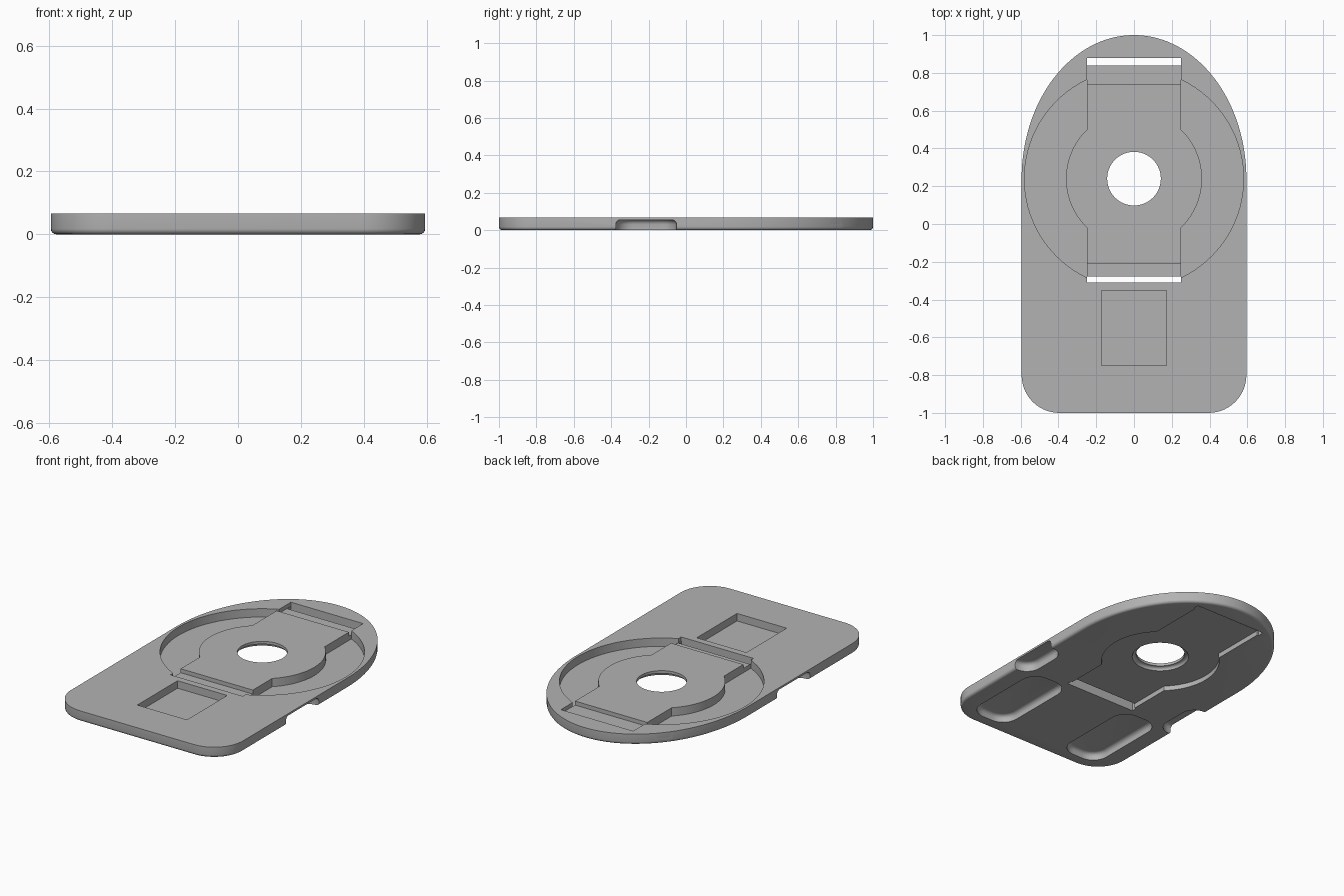
import bpy, bmesh, math
from mathutils import Vector, Matrix

if "Cube" in bpy.data.objects:
    bpy.data.objects.remove(bpy.data.objects["Cube"], do_unlink=True)

T = 0.067      # plate thickness
CY = 0.24      # centre of the ring recess

grey = bpy.data.materials.new("plain grey")
grey.use_nodes = True
grey.diffuse_color = (0.45, 0.45, 0.45, 1)
grey.node_tree.nodes["Principled BSDF"].inputs["Base Color"].default_value = grey.diffuse_color


def arc(cx, cy, rx, ry, a0, a1, n):
    angles = [math.radians(a0 + (a1 - a0) * i / n) for i in range(n + 1)]
    return [(cx + rx * math.cos(a), cy + ry * math.sin(a)) for a in angles]


def circle(r, n=96):
    return arc(0, CY, r, r, 0, 360, n)[:-1]


def rect(x0, x1, y0, y1):
    return [(x0, y0), (x1, y0), (x1, y1), (x0, y1)]


def round_rect(w, l, r):
    pts = []
    for k, (sx, sy) in enumerate([(1, 1), (-1, 1), (-1, -1), (1, -1)]):
        pts += arc(sx * (w / 2 - r), sy * (l / 2 - r), r, r, 90 * k, 90 * k + 90, 8)
    return pts


def prism(name, pts, z0, z1, round_z=None, radius=0.02):
    """Extrude an outline; optionally round the edge loop at height round_z."""
    bm = bmesh.new()
    face = bm.faces.new([bm.verts.new((x, y, z0)) for x, y in pts])
    ext = bmesh.ops.extrude_face_region(bm, geom=[face])
    bmesh.ops.translate(bm, vec=(0, 0, z1 - z0),
                        verts=[v for v in ext["geom"] if isinstance(v, bmesh.types.BMVert)])
    bmesh.ops.recalc_face_normals(bm, faces=bm.faces)
    if round_z is not None:
        edges = [e for e in bm.edges if all(abs(v.co.z - round_z) < 1e-5 for v in e.verts)]
        bmesh.ops.bevel(bm, geom=edges, offset=radius, segments=4, profile=0.5, affect='EDGES')
    mesh = bpy.data.meshes.new(name)
    bm.to_mesh(mesh)
    bm.free()
    mesh.materials.append(grey)
    ob = bpy.data.objects.new(name, mesh)
    bpy.context.collection.objects.link(ob)
    return ob


def combine(target, tool, operation='DIFFERENCE'):
    """Apply a boolean and discard the tool."""
    tool.hide_render = True
    mod = target.modifiers.new("cut", 'BOOLEAN')
    mod.operation, mod.solver, mod.object = operation, 'EXACT', tool
    bpy.context.view_layer.update()
    bpy.context.view_layer.objects.active = target
    bpy.ops.object.modifier_apply(modifier=mod.name)
    bpy.data.objects.remove(tool, do_unlink=True)


# Plate: square front with round corners, half-elliptical back, rounded bottom edge
outline = (arc(0, CY, 0.595, 1 - CY, 0, 180, 72)
           + arc(-0.395, -0.8, 0.2, 0.2, 180, 270, 14)
           + arc(0.395, -0.8, 0.2, 0.2, 270, 360, 14))
plate = prism("mount_plate", outline, 0, T, round_z=0, radius=0.018)

# Ring recess around the raised island
ring = prism("ring_cutter", circle(0.58), 0.015, 0.2)
combine(ring, prism("island_disc", circle(0.36), -0.5, 0.5))
combine(ring, prism("island_strip", rect(-0.25, 0.25, -0.5, 1), -0.6, 0.6))
combine(plate, ring)

# Hollow underneath the island
combine(plate, prism("hollow_disc", circle(0.345), -0.1, 0.03))
combine(plate, prism("hollow_strip", rect(-0.238, 0.238, -0.305, 0.875), -0.11, 0.03))

# Strap slots at both ends of the island, with narrow through openings
for y0, y1, h0, h1 in [(0.74, 0.88, 0.84, 0.88), (-0.31, -0.21, -0.31, -0.278)]:
    combine(plate, prism("slot", rect(-0.25, 0.25, y0, y1), 0.042, 0.2))
    combine(plate, prism("opening", rect(-0.248, 0.248, h0, h1), -0.2, 0.3))

# Central hole with a rounded lower lip
combine(plate, prism("hole", circle(0.142, 64), -0.2, 0.3))
lip = prism("lip", circle(0.165, 64), -0.05, 0.05, round_z=0.05, radius=0.02)
combine(plate, lip)

# Square pocket on the top
combine(plate, prism("square_pocket", rect(-0.172, 0.172, -0.75, -0.352), 0.02, 0.2))

# Foot pockets on the underside: two long ones and two edge notches per side
feet = [(0.345, -0.635, 0.27, 0.58, 0, 0.1, 0.045),
        (0.62, -0.213, 0.26, 0.325, 0, 0.09, 0.055),
        (0.51, 0.84, 0.22, 0.325, 40, 0.08, 0.055)]
for side in (1, -1):
    for x, y, w, l, turn, r, depth in feet:
        rot = Matrix.Rotation(math.radians(turn * side), 2)
        pts = [Vector((x * side, y)) + rot @ Vector(p) for p in round_rect(w, l, r)]
        combine(plate, prism("foot_pocket", pts, -0.1, depth, round_z=depth, radius=0.025))

# Smooth curved walls, keep hard edges
bpy.ops.object.select_all(action='DESELECT')
plate.select_set(True)
bpy.context.view_layer.objects.active = plate
bpy.ops.object.shade_smooth_by_angle(angle=math.radians(30))
